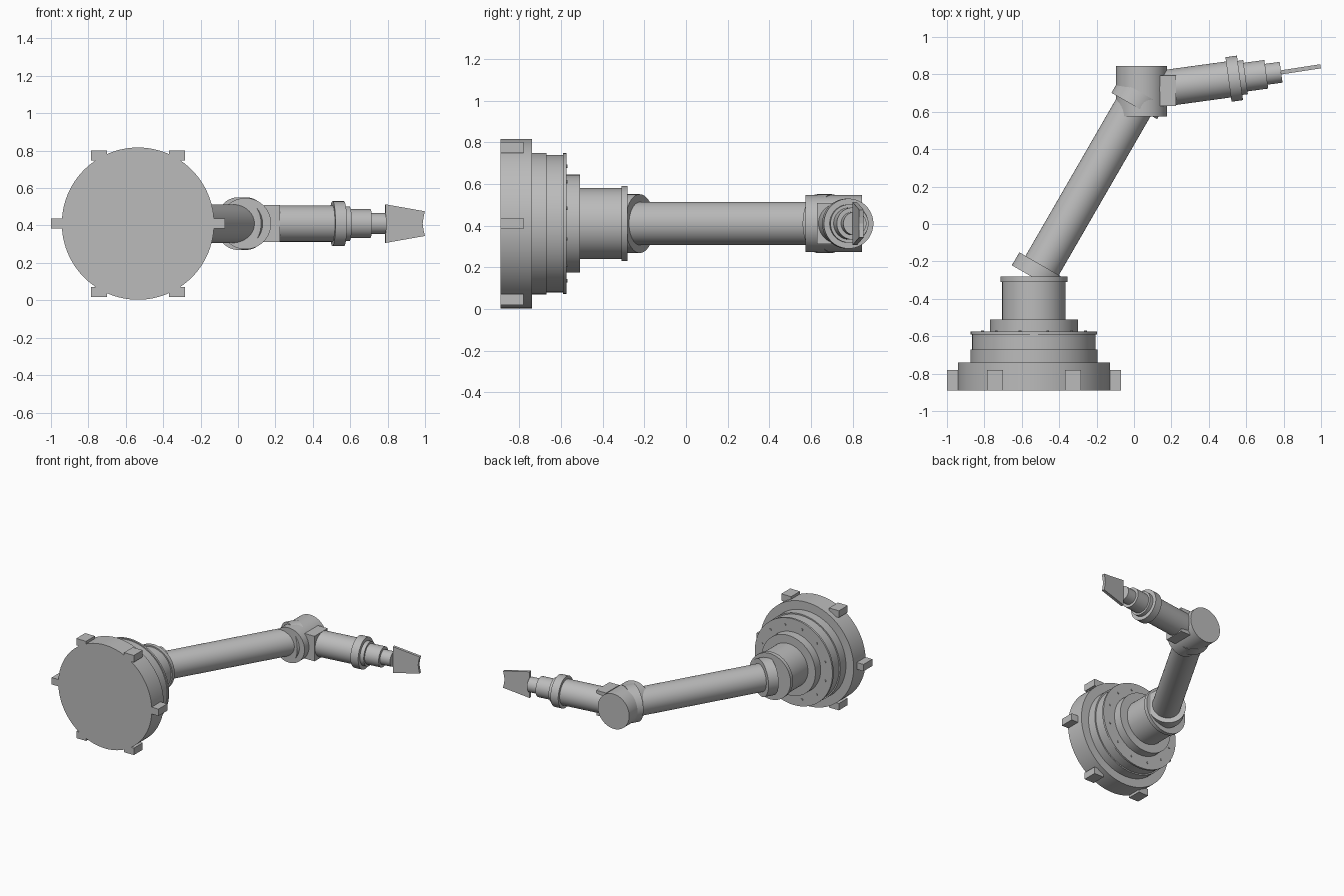
import bpy, bmesh, math
from mathutils import Vector, Matrix

if "Cube" in bpy.data.objects:
    bpy.data.objects.remove(bpy.data.objects["Cube"], do_unlink=True)

grey = bpy.data.materials.new("light_grey")
grey.use_nodes = True
grey.diffuse_color = (0.5, 0.5, 0.5, 1)
grey.node_tree.nodes["Principled BSDF"].inputs["Base Color"].default_value = (0.5, 0.5, 0.5, 1)

MID = 0.41      # height of every axis
BASE_X = -0.535


def finish(name, bm, smooth=True):
    bmesh.ops.recalc_face_normals(bm, faces=bm.faces)
    mesh = bpy.data.meshes.new(name)
    bm.to_mesh(mesh)
    bm.free()
    mesh.materials.append(grey)
    obj = bpy.data.objects.new(name, mesh)
    bpy.context.collection.objects.link(obj)
    if smooth:
        bpy.ops.object.select_all(action='DESELECT')
        obj.select_set(True)
        bpy.context.view_layer.objects.active = obj
        bpy.ops.object.shade_smooth_by_angle(angle=math.radians(35))
    return obj


def lathe(name, origin, angle, profile, segments=64):
    """Spin (distance, radius) steps about a horizontal axis at angle from +x."""
    bm = bmesh.new()
    points = [(profile[0][0], 0)] + profile + [(profile[-1][0], 0)]
    verts = [bm.verts.new((d, 0, r)) for d, r in points]
    edges = [bm.edges.new(pair) for pair in zip(verts, verts[1:])]
    bmesh.ops.spin(bm, geom=verts + edges, cent=(0, 0, 0), axis=(1, 0, 0),
                   angle=math.tau, steps=segments)
    bmesh.ops.remove_doubles(bm, verts=bm.verts, dist=0.0001)
    place = Matrix.Translation((origin[0], origin[1], MID)) @ Matrix.Rotation(angle, 4, 'Z')
    bm.transform(place)
    return finish(name, bm)


def steps(rows):
    """Turn (start, end, radius) rows into a stepped profile."""
    return [p for a, b, r in rows for p in ((a, r), (b, r))]


def box(name, centre, size):
    bm = bmesh.new()
    bmesh.ops.create_cube(bm, size=1)
    bm.transform(Matrix.Translation(centre) @ Matrix.Diagonal((*size, 1)))
    return finish(name, bm, False)


# Stepped base and turntable
UP = math.pi / 2
lathe("base_plate", (BASE_X, 0), UP, [(-0.89, 0.407), (-0.74, 0.407)], 96)
lathe("turntable", (BASE_X, 0), UP, steps([
    (-0.75, -0.67, 0.34), (-0.67, -0.59, 0.33), (-0.59, -0.575, 0.338),
    (-0.575, -0.51, 0.235), (-0.51, -0.31, 0.17), (-0.31, -0.28, 0.18)]), 96)

# Mounting feet around the base
for side in (-1, 1):
    label = "left" if side > 0 else "right"
    box(f"foot_{label}", (BASE_X + side * 0.425, -0.835, MID), (0.08, 0.11, 0.054))
    for end in (-1, 1):
        place = "upper" if end > 0 else "lower"
        box(f"foot_{label}_{place}",
            (BASE_X + side * 0.208, -0.835, MID + end * 0.365), (0.085, 0.11, 0.054))

# Ring of bolts on the turntable flange
bm = bmesh.new()
for i in range(12):
    a = math.tau * (i + 0.5) / 12
    spot = Vector((BASE_X + 0.285 * math.cos(a), -0.576, MID + 0.285 * math.sin(a)))
    bmesh.ops.create_cone(bm, cap_ends=True, segments=10, radius1=0.008, radius2=0.008,
                          depth=0.014,
                          matrix=Matrix.Translation(spot) @ Matrix.Rotation(UP, 4, 'X'))
finish("flange_bolts", bm)

# Main arm with a collar at each end
ARM = math.radians(60)
foot = (-0.491, -0.222)
lathe("main_arm", foot, ARM, [(-0.05, 0.103), (1.05, 0.103)])
lathe("shoulder_collar", foot, ARM, [(-0.08, 0.141), (0, 0.141)])
lathe("elbow_collar", foot, ARM, [(0.985, 0.141), (1.065, 0.141)])

# Elbow drum and forearm mount
lathe("elbow_drum", (0.04, 0), UP, [(0.575, 0.137), (0.845, 0.137)])
box("forearm_mount", (0.1825, 0.7125, MID), (0.085, 0.165, 0.197))

# Forearm stepping down to the wrist
FORE = math.radians(7.8)
lathe("forearm", (0.2, 0.731), FORE, steps([
    (-0.1, 0.308, 0.097), (0.308, 0.37, 0.12), (0.37, 0.4, 0.092),
    (0.4, 0.512, 0.077), (0.512, 0.592, 0.056)]))

# Flat gripper plate with a notched tip
half = [(0, 0.103), (0.212, 0.066), (0.204, 0.03)]
outline = half + [(0.2, 0)] + [(u, -h) for u, h in reversed(half)]
bm = bmesh.new()
face = bm.faces.new([bm.verts.new((u, -0.011, h)) for u, h in outline])
grown = bmesh.ops.extrude_face_region(bm, geom=[face])["geom"]
bmesh.ops.translate(bm, vec=(0, 0.022, 0),
                    verts=[g for g in grown if isinstance(g, bmesh.types.BMVert)])
bm.transform(Matrix.Translation((0.788, 0.811, MID)) @ Matrix.Rotation(math.radians(8.7), 4, 'Z'))
finish("gripper_plate", bm, False)
